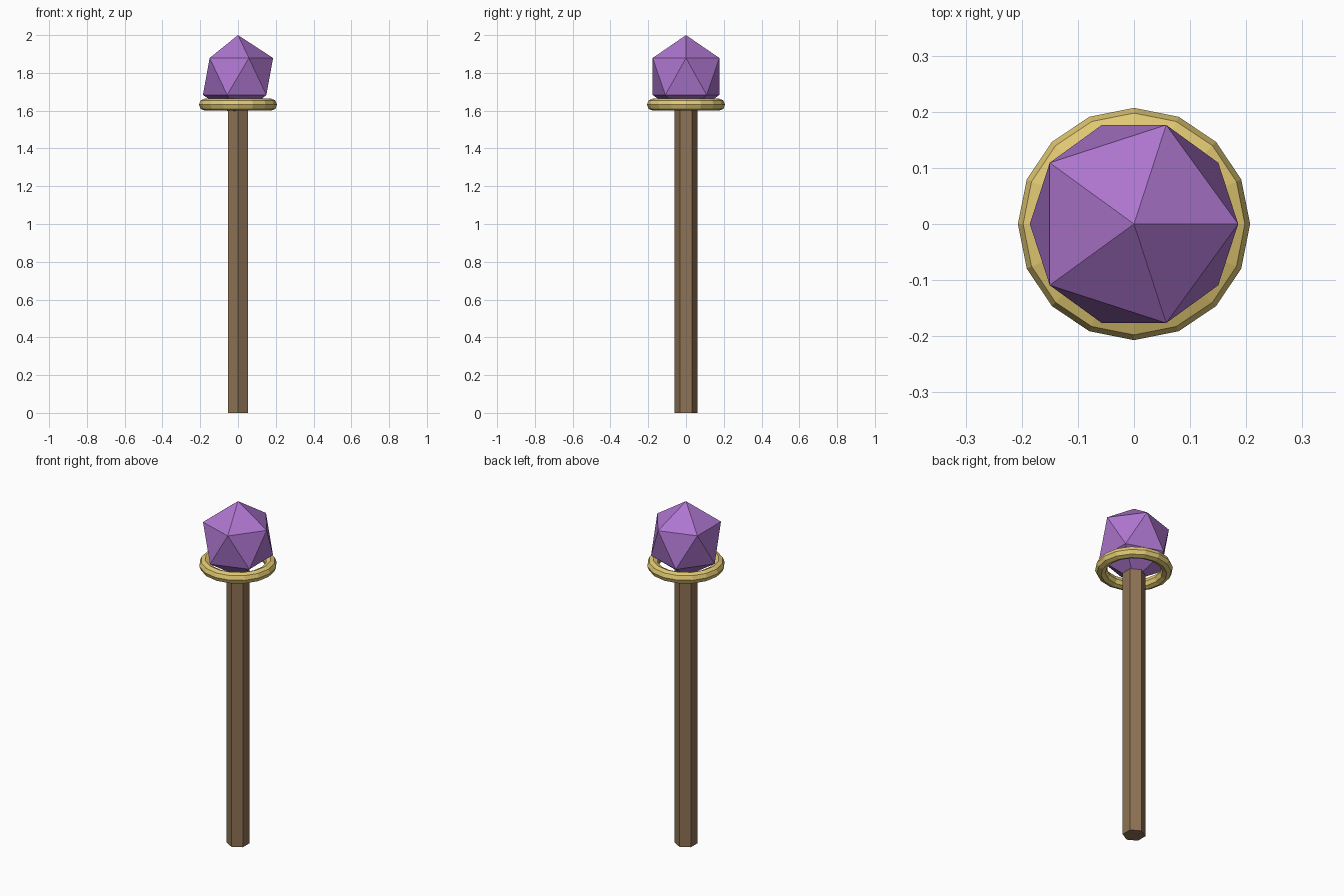
import bpy

if "Cube" in bpy.data.objects:
    bpy.data.objects.remove(bpy.data.objects["Cube"])


def finish(name, color):
    """Name the active object and give it a plain coloured material."""
    ob = bpy.context.object
    ob.name = name
    mat = bpy.data.materials.new(name + "_color")
    mat.diffuse_color = (*color, 1)
    mat.use_nodes = True
    mat.node_tree.nodes["Principled BSDF"].inputs["Base Color"].default_value = mat.diffuse_color
    ob.data.materials.append(mat)
    return ob


# Hexagonal wooden shaft, corners towards +y and -y
SHAFT_TOP = 1.6
bpy.ops.mesh.primitive_cylinder_add(vertices=6, radius=0.061, depth=SHAFT_TOP,
                                    location=(0, 0, SHAFT_TOP / 2))
finish("shaft", (0.27, 0.17, 0.09))

# Gold collar ring
bpy.ops.mesh.primitive_torus_add(major_segments=16, minor_segments=8,
                                 major_radius=0.175, minor_radius=0.032,
                                 location=(0, 0, 1.632))
ring = finish("collar_ring", (0.75, 0.58, 0.17))
for p in ring.data.polygons:
    p.use_smooth = False

# Faceted purple gem, slightly taller than wide, tip at z = 2
GEM_HALF = 0.219
bpy.ops.mesh.primitive_ico_sphere_add(subdivisions=1, radius=1,
                                      location=(0, 0, 2 - GEM_HALF))
gem = finish("gem", (0.42, 0.18, 0.62))
gem.scale = (0.2076, 0.2076, GEM_HALF)
bpy.ops.object.transform_apply(location=False, rotation=False, scale=True)
